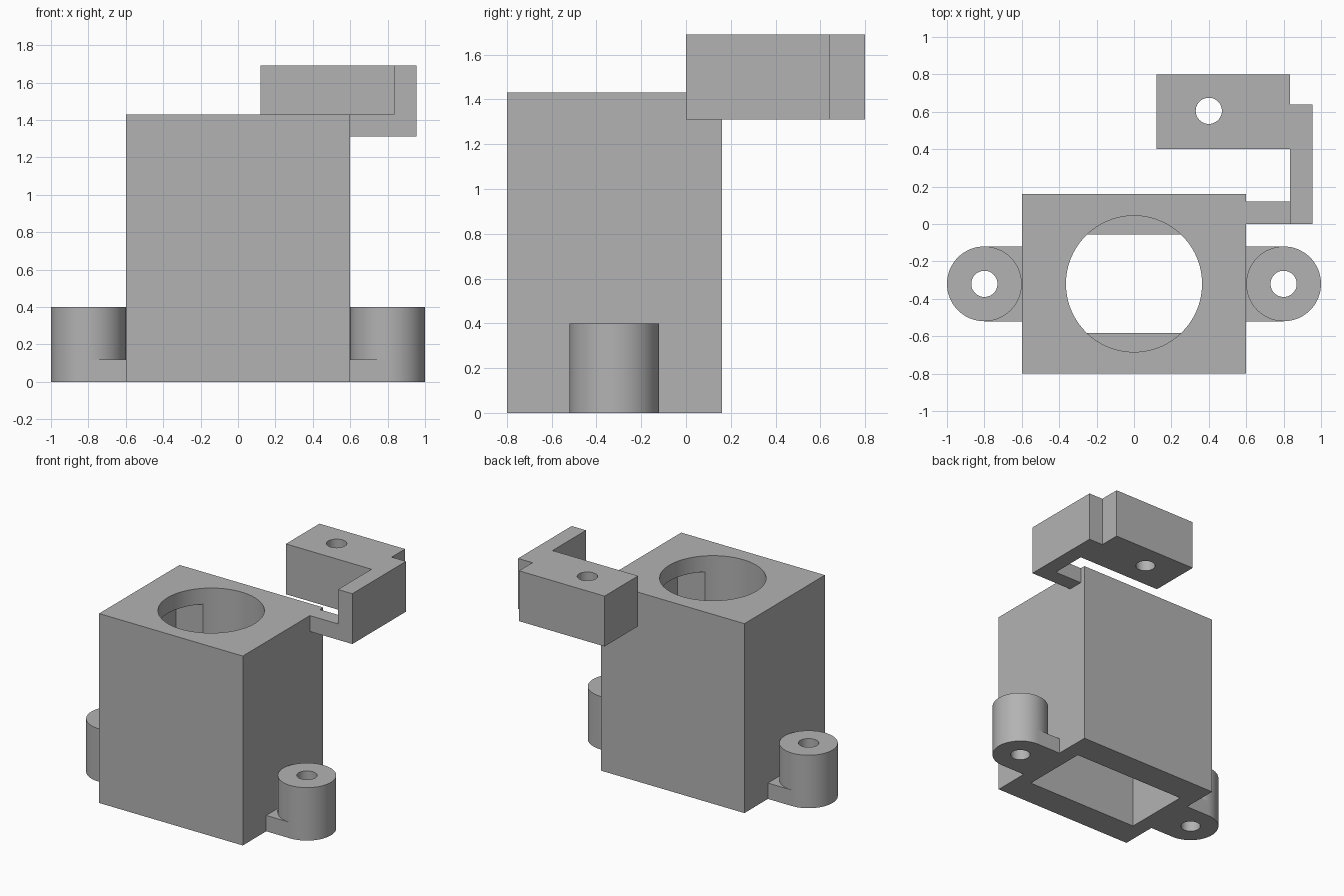
import bpy
import bmesh
import math

cube = bpy.data.objects.get("Cube")
if cube:
    bpy.data.objects.remove(cube, do_unlink=True)

grey = bpy.data.materials.new("plain_grey")
grey.use_nodes = True
GREY = (0.45, 0.45, 0.45, 1)
grey.diffuse_color = GREY
grey.node_tree.nodes["Principled BSDF"].inputs["Base Color"].default_value = GREY


def prism(name, outline, z0, z1):
    """Extrude a closed XY outline from z0 up to z1."""
    bm = bmesh.new()
    base = bm.faces.new([bm.verts.new((x, y, z0)) for x, y in outline])
    top = bmesh.ops.extrude_face_region(bm, geom=[base])["geom"]
    verts = [v for v in top if isinstance(v, bmesh.types.BMVert)]
    bmesh.ops.translate(bm, verts=verts, vec=(0, 0, z1 - z0))
    bmesh.ops.recalc_face_normals(bm, faces=bm.faces)
    mesh = bpy.data.meshes.new(name)
    bm.to_mesh(mesh)
    bm.free()
    mesh.materials.append(grey)
    obj = bpy.data.objects.new(name, mesh)
    bpy.context.collection.objects.link(obj)
    return obj


def rect(x0, x1, y0, y1):
    return [(x0, y0), (x1, y0), (x1, y1), (x0, y1)]


def circle(cx, cy, r, n=64):
    angles = [math.tau * i / n for i in range(n)]
    return [(cx + r * math.cos(a), cy + r * math.sin(a)) for a in angles]


def combine(obj, other, operation):
    """Apply a boolean and remove the helper."""
    mod = obj.modifiers.new(operation.lower(), "BOOLEAN")
    mod.operation, mod.object, mod.solver = operation, other, "EXACT"
    bpy.context.view_layer.objects.active = obj
    bpy.ops.object.modifier_apply(modifier=mod.name)
    bpy.data.objects.remove(other, do_unlink=True)


def smooth(obj):
    bpy.ops.object.select_all(action="DESELECT")
    obj.select_set(True)
    bpy.context.view_layer.objects.active = obj
    bpy.ops.object.shade_smooth_by_angle(angle=math.radians(30))


MID_Y = -0.32      # centre line of housing and bosses
WALL = 0.12        # plate thickness
TOP = 1.43
HOLE_R = 0.07

# Housing: box, open underneath, with a round opening in the roof
housing = prism("housing", rect(-0.6, 0.6, -0.8, 0.16), 0, TOP)
combine(housing, prism("pocket", rect(-0.48, 0.48, -0.583, -0.057), -0.1, TOP - WALL), "DIFFERENCE")
combine(housing, prism("opening", circle(0, MID_Y, 0.364, 96), 1, TOP + 0.1), "DIFFERENCE")
smooth(housing)

# Mounting bosses: drilled cylinder joined to a low foot plate
for side, name in ((1, "left_boss"), (-1, "right_boss")):
    cx = 0.8 * side
    boss = prism(name, circle(cx, MID_Y, 0.2), 0, 0.4)
    x0, x1 = sorted((0.6 * side, cx))
    combine(boss, prism("foot", rect(x0, x1, MID_Y - 0.2, MID_Y + 0.2), 0, WALL), "UNION")
    combine(boss, prism("drill", circle(cx, MID_Y, HOLE_R), -0.1, 0.5), "DIFFERENCE")
    smooth(boss)

# Bracket: side wall carrying a drilled block, seen from above as one outline
BASE = TOP - WALL
outline = [(0.12, 0.4), (0.835, 0.4), (0.835, 0), (0.955, 0),
           (0.955, 0.64), (0.835, 0.64), (0.835, 0.8), (0.12, 0.8)]
bracket = prism("bracket", outline, BASE, 1.69)
combine(bracket, prism("drill", circle(0.4, 0.605, HOLE_R), 1, 2), "DIFFERENCE")
smooth(bracket)

# Short tab linking the bracket to the housing
prism("bracket_tab", rect(0.6, 0.835, 0, WALL), BASE, TOP)
